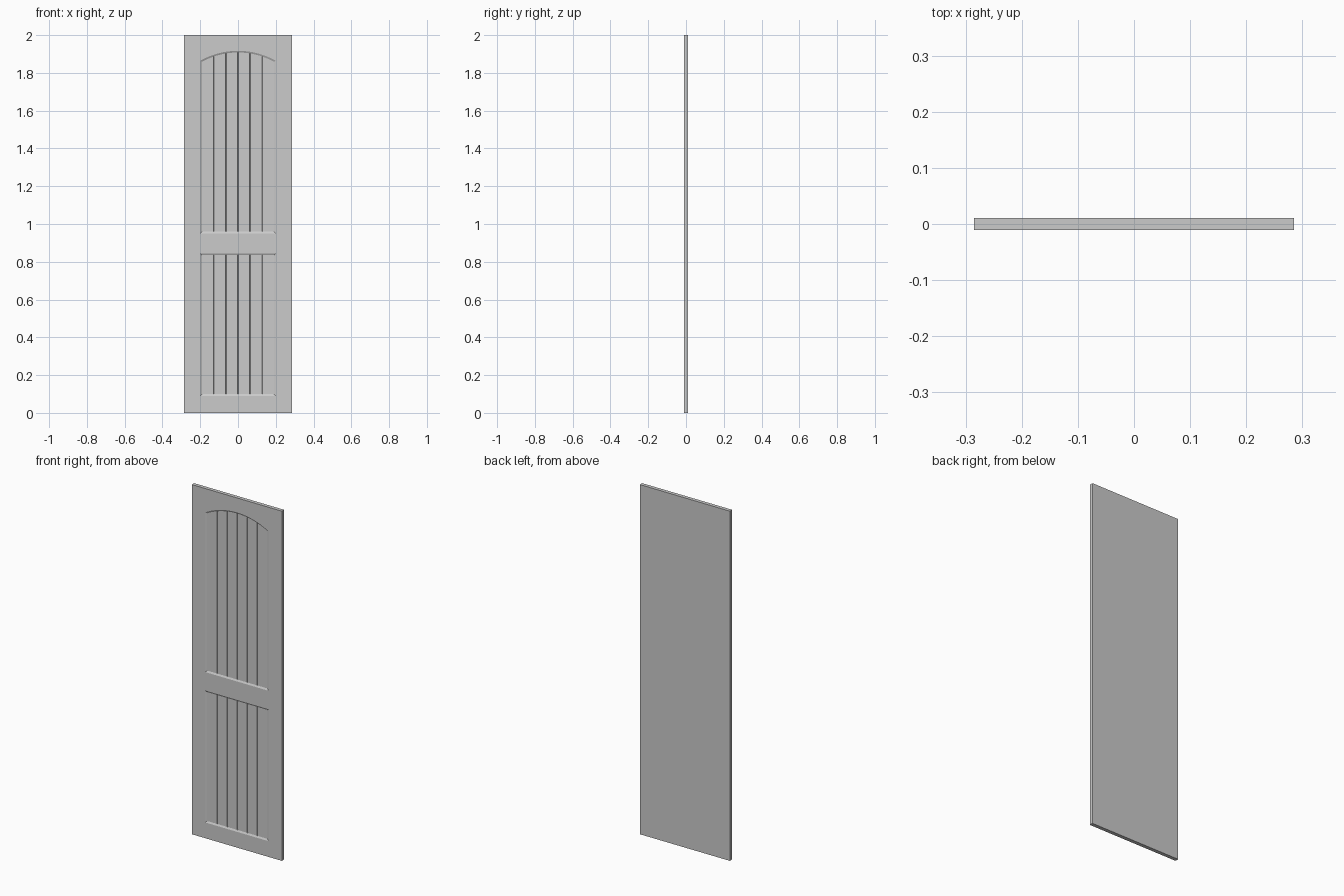
import bpy, bmesh, math

if "Cube" in bpy.data.objects:
    bpy.data.objects.remove(bpy.data.objects["Cube"])

W, T, H = 0.57, 0.021, 2.0          # slab width, thickness, height
FRONT = -T / 2
HALF = 0.20                         # panel half width
INSET, DEPTH = 0.009, 0.005         # moulding slope width and recess depth
GROOVES = [-0.126, -0.063, 0.0, 0.063, 0.126]
GROOVE_W, GROOVE_D = 0.006, 0.003


def arch_z(x, z_side, rise, d):
    """Height of the panel top at x, for an outline inset by d."""
    if rise == 0:
        return z_side - d
    r = (HALF ** 2 + rise ** 2) / (2 * rise)
    return z_side + rise - r + math.sqrt((r - d) ** 2 - x ** 2)


def outline(z0, z_side, rise, d):
    w = HALF - d
    n = 24 if rise else 1
    xs = [w - 2 * w * i / n for i in range(n + 1)]
    return [(-w, z0 + d), (w, z0 + d)] + [(x, arch_z(x, z_side, rise, d)) for x in xs]


def loft(bm, rings):
    """Closed solid through rings of (y, [(x, z), ...])."""
    loops = [[bm.verts.new((x, y, z)) for x, z in pts] for y, pts in rings]
    for a, b in zip(loops, loops[1:]):
        for i in range(len(a)):
            j = (i + 1) % len(a)
            bm.faces.new((a[i], a[j], b[j], b[i]))
    bm.faces.new(loops[0])
    bm.faces.new(loops[-1])


def finish(name, bm):
    bmesh.ops.recalc_face_normals(bm, faces=bm.faces)
    me = bpy.data.meshes.new(name)
    bm.to_mesh(me)
    bm.free()
    ob = bpy.data.objects.new(name, me)
    bpy.context.collection.objects.link(ob)
    return ob


def cut(target, cutter):
    mod = target.modifiers.new(cutter.name, 'BOOLEAN')
    mod.operation = 'DIFFERENCE'
    mod.solver = 'EXACT'
    mod.object = cutter
    bpy.context.view_layer.objects.active = target
    bpy.ops.object.modifier_apply(modifier=mod.name)
    bpy.data.objects.remove(cutter)


# door slab
bm = bmesh.new()
bmesh.ops.create_cube(bm, size=1)
for v in bm.verts:
    v.co = (v.co.x * W, v.co.y * T, (v.co.z + 0.5) * H)
door = finish("door_slab", bm)

# recessed panels: lower rectangle, upper arch (bottom, side top, arch rise)
for name, z0, z_side, rise in (("lower", 0.09, 0.845, 0), ("upper", 0.95, 1.864, 0.053)):
    bm = bmesh.new()
    outer = outline(z0, z_side, rise, 0)
    inner = outline(z0, z_side, rise, INSET)
    loft(bm, [(FRONT - 0.01, outer), (FRONT, outer), (FRONT + DEPTH, inner)])
    cut(door, finish(name + "_panel_cutter", bm))

    # V grooves between the planks
    bm = bmesh.new()
    floor = FRONT + DEPTH
    for x in GROOVES:
        zb, zt = z0 + INSET, arch_z(x, z_side, rise, INSET)
        h = GROOVE_W / 2
        loft(bm, [(floor - 0.0005, [(x - h, zb), (x + h, zb), (x + h, zt), (x - h, zt)]),
                  (floor + GROOVE_D, [(x - h / 4, zb), (x + h / 4, zb),
                                      (x + h / 4, zt), (x - h / 4, zt)])])
    cut(door, finish(name + "_groove_cutter", bm))
